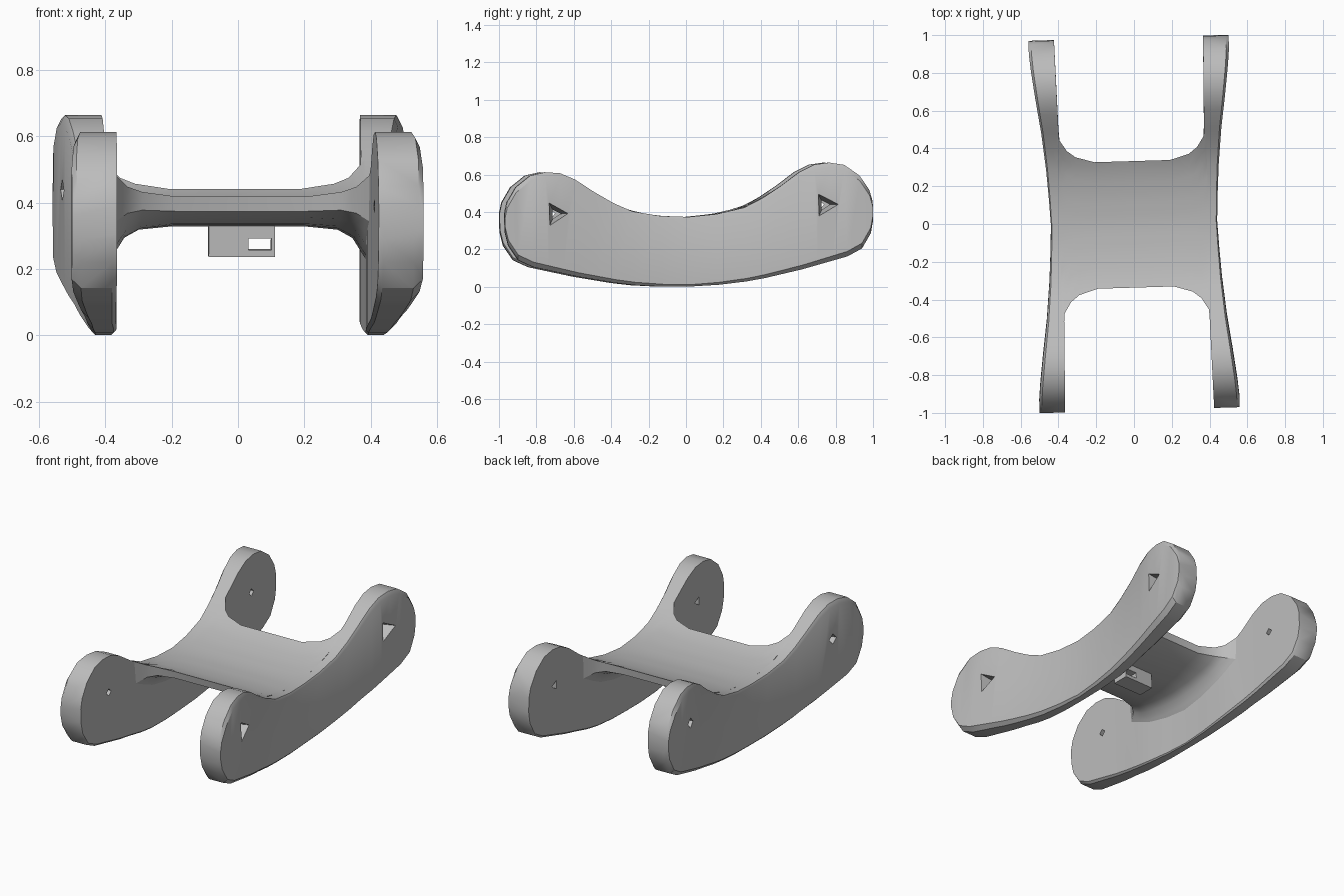
import bpy
import bmesh
import math
from mathutils import Matrix

if "Cube" in bpy.data.objects:
    bpy.data.objects.remove(bpy.data.objects["Cube"])

grey = bpy.data.materials.new("plain_grey")
grey.use_nodes = True
GREY = (0.5, 0.5, 0.5, 1)
grey.diffuse_color = GREY
grey.node_tree.nodes["Principled BSDF"].inputs["Base Color"].default_value = GREY

# The whole bracket sits slightly twisted and tilted
POSE = (Matrix.Translation((0, 0.013, -0.006)) @ Matrix.Rotation(0.03, 4, "Z")
        @ Matrix.Rotation(0.034, 4, "X"))

# Half side profile: distance from centre, bottom height, top height
PROFILE = [(0, .008, .38), (.15, .012, .39), (.3, .025, .42), (.4, .04, .468),
           (.5, .06, .53), (.6, .08, .60), (.68, .10, .637), (.76, .12, .645),
           (.84, .14, .63), (.92, .18, .57), (.97, .26, .49), (.985, .33, .43)]
OUTER = [(0, .44), (.25, .452), (.5, .477), (.7, .505), (.9, .53), (1, .53)]
INNER = [(0, .385), (.35, .375), (.5, .385), (1, .395)]


def lerp(table, t):
    for (a, u), (b, v) in zip(table, table[1:]):
        if t <= b:
            return u + (v - u) * (t - a) / (b - a)
    return table[-1][1]


TOP = [(y, top) for y, _, top in PROFILE]


def finish(bm, name):
    bmesh.ops.recalc_face_normals(bm, faces=bm.faces)
    mesh = bpy.data.meshes.new(name)
    bm.to_mesh(mesh)
    bm.free()
    mesh.materials.append(grey)
    obj = bpy.data.objects.new(name, mesh)
    bpy.context.collection.objects.link(obj)
    return obj


def loft(sections, name):
    bm = bmesh.new()
    rings = [[bm.verts.new(p) for p in s] for s in sections]
    for a, b in zip(rings, rings[1:]):
        n = len(a)
        for i in range(n):
            j = (i + 1) % n
            bm.faces.new((a[i], a[j], b[j], b[i]))
    bm.faces.new(rings[0])
    bm.faces.new(rings[-1])
    return finish(bm, name)


def cut(obj, cutter):
    cutter.hide_render = True
    mod = obj.modifiers.new("hole", "BOOLEAN")
    mod.operation = "DIFFERENCE"
    mod.solver = "EXACT"
    mod.object = cutter
    bpy.context.view_layer.update()
    graph = bpy.context.evaluated_depsgraph_get()
    mesh = bpy.data.meshes.new_from_object(obj.evaluated_get(graph))
    obj.modifiers.clear()
    obj.data = mesh
    bpy.data.objects.remove(cutter)


def box(name, size, centre):
    bm = bmesh.new()
    bmesh.ops.create_cube(bm, size=1)
    bmesh.ops.scale(bm, vec=size, verts=bm.verts)
    bmesh.ops.translate(bm, vec=centre, verts=bm.verts)
    return finish(bm, name)


# Curved side plates, thicker towards their rounded ends
def side_plate(side, name):
    columns = [(-y, b, t) for y, b, t in reversed(PROFILE[1:])] + PROFILE
    sections = []
    for y, low, high in columns:
        d = abs(y)
        xi, xo = lerp(INNER, d), lerp(OUTER, d)
        c = .01 + .02 * d
        sections.append([(side * x, y, z) for x, z in (
            (xi, low + c / 2), (xi + c / 2, low), (xo - c, low), (xo, low + c),
            (xo, high - c), (xo - c / 2, high), (xi, high))])
    return loft(sections, name)


# Tapered pin holes, wider on the outside of the left plate
def pin_hole(obj, side, y):
    sides, radius = (3, .085) if side > 0 else (4, .035)
    bm = bmesh.new()
    bmesh.ops.create_cone(bm, cap_ends=True, segments=sides, radius1=.02,
                          radius2=radius, depth=.2)
    turn = Matrix.Rotation(math.pi / 2 * side, 4, "Y")
    bmesh.ops.transform(bm, matrix=Matrix.Translation((side * .46, y, .42)) @ turn,
                        verts=bm.verts)
    cut(obj, finish(bm, "pin_hole_cutter"))


parts = []
for side, label in ((1, "left"), (-1, "right")):
    plate = side_plate(side, label + "_side_plate")
    for y in (-.71, .73):
        pin_hole(plate, side, y)
    parts.append(plate)

# Curved deck that flares into the plates: x, half width, thickness
FLARE = [(0, .335, .045), (.2, .335, .045), (.3, .365, .055),
         (.345, .4, .08), (.37, .44, .12), (.395, .48, .16)]
STEPS = 12
sections = []
for x, width, thick in [(-x, w, t) for x, w, t in reversed(FLARE[1:])] + FLARE:
    ys = [width * (2 * i / STEPS - 1) for i in range(STEPS + 1)]
    top = [(x, y, lerp(TOP, abs(y))) for y in ys]
    under = [(x, y * .98, z - thick) for _, y, z in reversed(top)]
    sections.append(top + under)
parts.append(loft(sections, "cross_deck"))

# Small lug hanging under the deck, with an eye through it
lug = box("under_lug", (.2, .1, .12), (.01, 0, .305))
cut(lug, box("lug_eye_cutter", (.07, .2, .035), (.065, 0, .283)))
parts.append(lug)

# Pose and shading
for obj in parts:
    obj.data.transform(POSE)
    bpy.ops.object.select_all(action="DESELECT")
    obj.select_set(True)
    bpy.context.view_layer.objects.active = obj
    bpy.ops.object.shade_smooth_by_angle(angle=math.radians(30))
